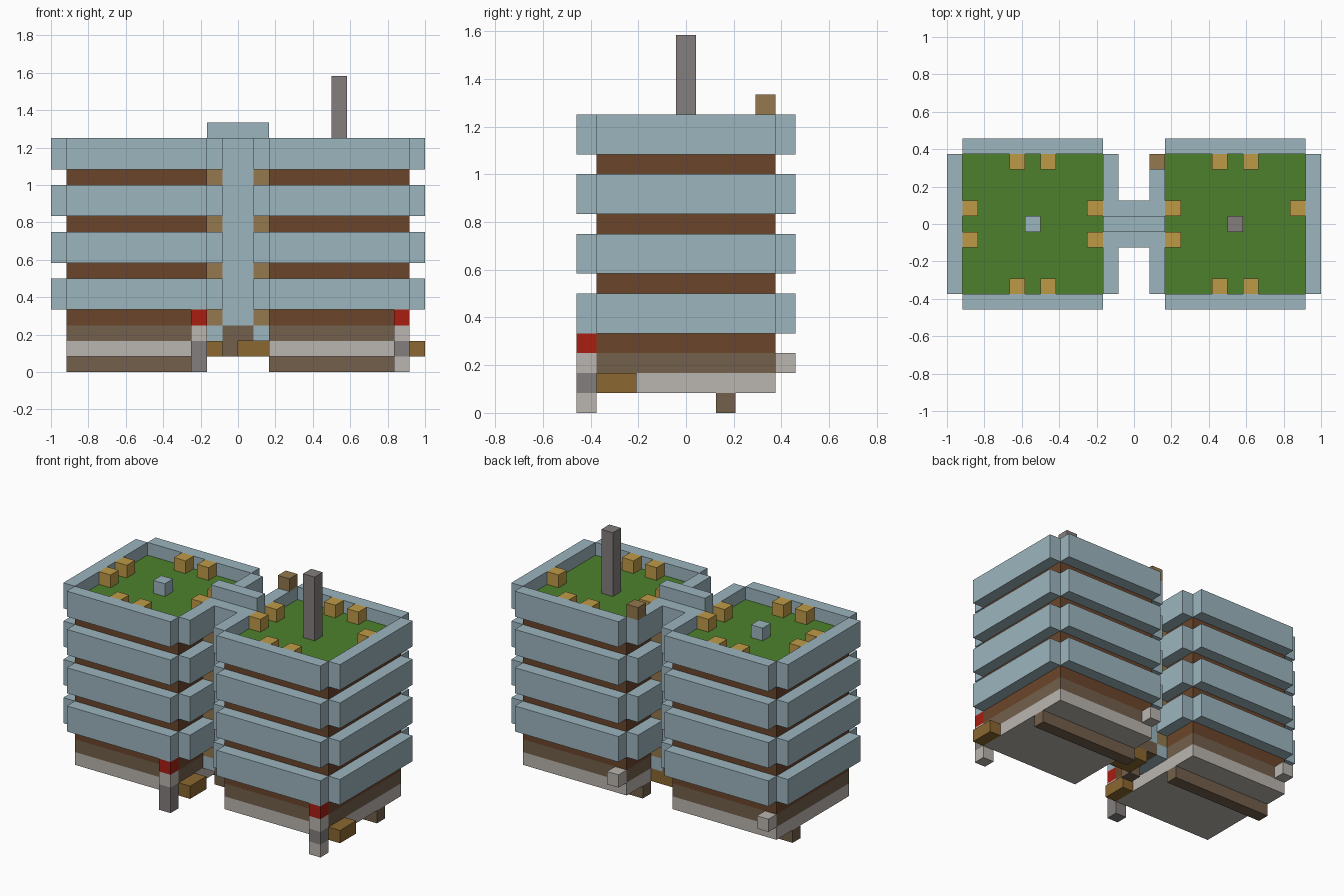
import bpy

U = 1 / 12  # one building block

cube = bpy.data.objects.get("Cube")
if cube:
    bpy.data.objects.remove(cube, do_unlink=True)


def material(name, rgb):
    linear = [((c / 255 + 0.055) / 1.055) ** 2.4 for c in rgb] + [1]
    m = bpy.data.materials.new(name)
    m.use_nodes = True
    m.diffuse_color = linear
    m.node_tree.nodes["Principled BSDF"].inputs["Base Color"].default_value = linear
    return m


blue = material("pale_blue", (156, 181, 190))
green = material("grass_green", (77, 128, 44))
gold = material("golden_wood", (190, 154, 70))
grey = material("mid_grey", (133, 126, 126))
red = material("red", (168, 30, 18))
stone = material("light_stone", (186, 181, 175))
brown = material("dark_brown", (107, 69, 43))
taupe = material("taupe", (115, 96, 76))
ochre = material("ochre", (139, 103, 48))
tan = material("tan", (147, 120, 77))


def box(name, mat, x, y, z):
    """Box from (low, high) ranges in block units."""
    ranges = (x, y, z)
    bpy.ops.mesh.primitive_cube_add(size=1, location=[(a + b) / 2 * U for a, b in ranges])
    ob = bpy.context.object
    ob.name = name
    ob.data.name = name
    for v in ob.data.vertices:
        for i, (a, b) in enumerate(ranges):
            v.co[i] *= (b - a) * U
    ob.data.materials.append(mat)
    return ob


def block(name, mat, x, y, z, height=1):
    return box(name, mat, (x, x + 1), (y, y + 1), (z, z + height))


DEPTH = (-4.5, 4.5)
BALCONIES = (4, 7, 10, 13)

for side, x0 in (("right", -11), ("left", 2)):
    x1 = x0 + 9
    width = (x0, x1)

    # Tower body, plinth and foundation beam
    box(side + "_foundation_beam", taupe, width, (1.5, 2.5), (0, 1))
    box(side + "_plinth", stone, width, DEPTH, (1, 2))
    box(side + "_ground_floor", taupe, width, DEPTH, (2, 3))
    box(side + "_tower_core", brown, width, DEPTH, (3, 13))
    box(side + "_roof_lawn", green, width, DEPTH, (13, 14))

    # Balcony bands on all four sides, open at the corners
    for z in BALCONIES:
        rise = (z, z + 2)
        box(side + "_front_balcony", blue, width, (-5.5, -4.5), rise)
        box(side + "_back_balcony", blue, width, (4.5, 5.5), rise)
        box(side + "_right_balcony", blue, (x0 - 1, x0), DEPTH, rise)
        box(side + "_left_balcony", blue, (x1, x1 + 1), DEPTH, rise)

    # Front post, side bench and rear vent
    foot = grey if side == "right" else stone
    for z, mat in enumerate((foot, grey, stone, red)):
        block(side + "_post_block", mat, x1 - 1, -5.5, z)
    box(side + "_bench", ochre, (x1, x1 + 1), (-4.5, -2.5), (1, 2))
    block(side + "_rear_vent", stone, x0, 4.5, 2)

    # Roof planters along the edges
    for dx in (3, 5):
        for y in (-4.5, 3.5):
            block(side + "_planter", gold, x0 + dx, y, 14)
    for dx in (0, 8):
        for y in (-1.5, 0.5):
            if not (side == "left" and dx == 8 and y < 0):
                block(side + "_planter", gold, x0 + dx, y, 14)

# Roof fixtures
block("roof_hatch", blue, -7, -0.5, 14)
block("chimney", grey, 6, -0.5, 14, 5)
block("parapet_crate", tan, 1, 3.5, 15)

# Central link between the towers
LINK = (-1.5, 1.5)
box("link_shaft", blue, (-1, 1), LINK, (3, 15))
box("link_base", taupe, (-1, 1), LINK, (2, 3))
box("link_roof_ridge", blue, (-2, 2), (-0.5, 0.5), (15, 16))
block("link_step", taupe, -1, -1.5, 1)
box("link_bench", ochre, (0, 2), (-0.5, 1.5), (1, 2))
for x in ((-2, -1), (1, 2)):
    box("link_sill", blue, x, LINK, (2, 3))
    for z in BALCONIES:
        box("link_doorway", tan, x, LINK, (z - 1, z))
